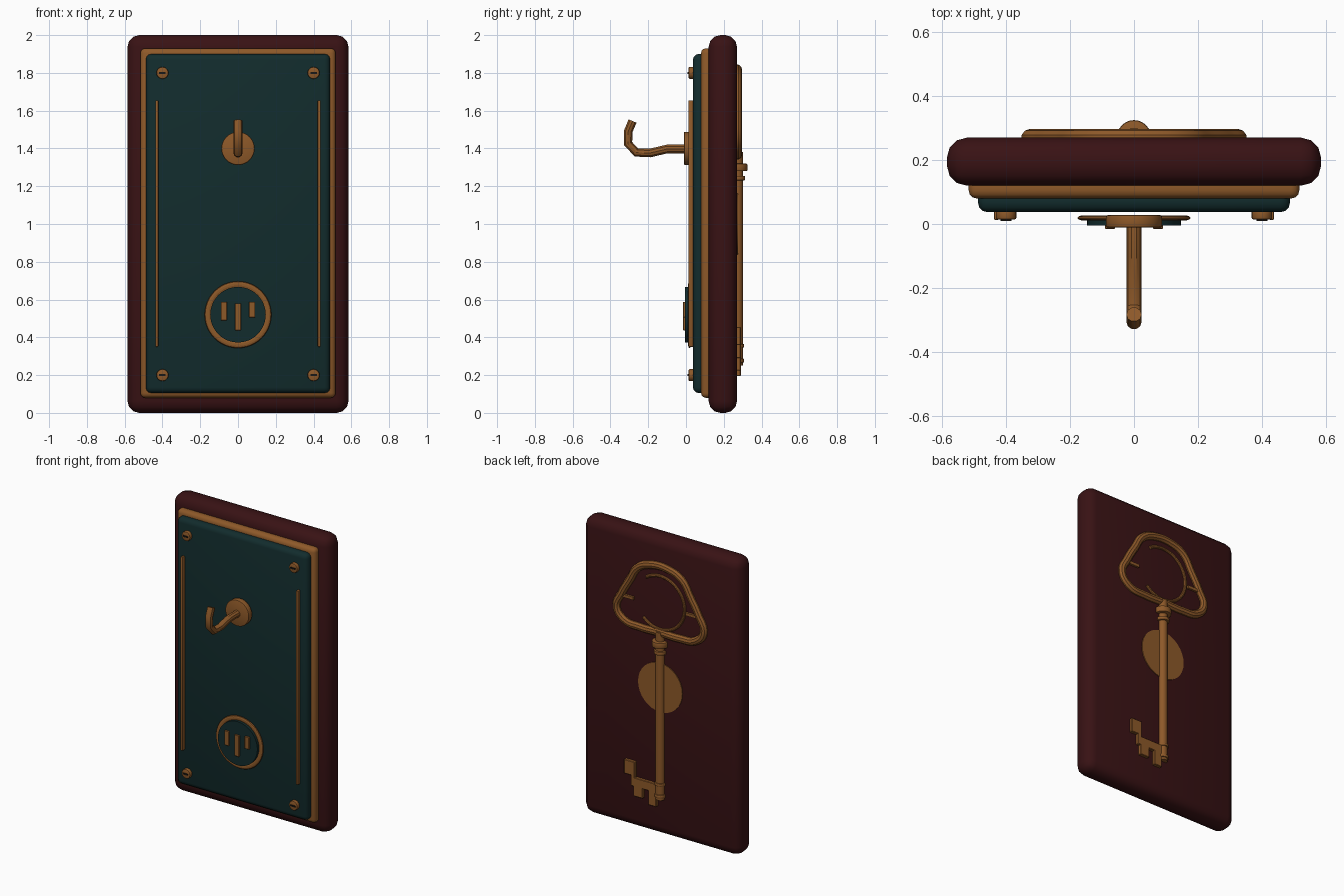
import bpy, math
from mathutils import Vector

cube = bpy.data.objects.get("Cube")
if cube:
    bpy.data.objects.remove(cube)


def material(name, rgb):
    m = bpy.data.materials.new(name)
    m.use_nodes = True
    m.diffuse_color = (*rgb, 1)
    m.node_tree.nodes["Principled BSDF"].inputs["Base Color"].default_value = (*rgb, 1)
    return m


WOOD = material("dark_red_wood", (0.040, 0.006, 0.007))
TEAL = material("dark_teal_panel", (0.006, 0.025, 0.026))
BRASS = material("aged_brass", (0.27, 0.10, 0.022))
DARK = material("dark_slot", (0.010, 0.008, 0.006))


def finish(name, mat, bevel=0, segments=2):
    ob = bpy.context.object
    ob.name = name
    ob.data.materials.clear()
    ob.data.materials.append(mat)
    if bevel:
        mod = ob.modifiers.new("bevel", "BEVEL")
        mod.width, mod.segments = bevel, segments
        mod.limit_method = "ANGLE"
        bpy.ops.object.modifier_apply(modifier=mod.name)
    bpy.ops.object.shade_smooth_by_angle(angle=math.radians(35))
    return ob


def box(name, mat, x, y, z, bevel=0, segments=2):
    """Box from (min, max) ranges on each axis."""
    bpy.ops.mesh.primitive_cube_add(size=1, location=[sum(r) / 2 for r in (x, y, z)])
    bpy.context.object.scale = [r[1] - r[0] for r in (x, y, z)]
    bpy.ops.object.transform_apply(location=False, rotation=False, scale=True)
    return finish(name, mat, bevel, segments)


def disc(name, mat, x, z, radius, y, bevel=0, sides=32):
    """Flat cylinder facing the front, over a y range."""
    bpy.ops.mesh.primitive_cylinder_add(
        vertices=sides, radius=radius, depth=y[1] - y[0],
        location=(x, (y[0] + y[1]) / 2, z), rotation=(math.pi / 2, 0, 0))
    return finish(name, mat, bevel)


def collar(name, z, radius, y, bevel=0.006):
    """Upright cylinder on the key axis, over a z range."""
    bpy.ops.mesh.primitive_cylinder_add(
        vertices=24, radius=radius, depth=z[1] - z[0], location=(0, y, sum(z) / 2))
    return finish(name, BRASS, bevel)


def tube(name, points, radius, smooth=False, cyclic=False):
    """Round bar swept along a path."""
    cu = bpy.data.curves.new(name, "CURVE")
    cu.dimensions = "3D"
    cu.bevel_depth, cu.bevel_resolution, cu.resolution_u = radius, 3, 6
    cu.use_fill_caps = True
    sp = cu.splines.new("BEZIER" if smooth else "POLY")
    store = sp.bezier_points if smooth else sp.points
    store.add(len(points) - 1)
    for p, co in zip(store, points):
        if smooth:
            p.co = co
            p.handle_left_type = p.handle_right_type = "AUTO"
        else:
            p.co = (*co, 1)
    sp.use_cyclic_u = cyclic
    ob = bpy.data.objects.new(name, cu)
    bpy.context.collection.objects.link(ob)
    bpy.ops.object.select_all(action="DESELECT")
    bpy.context.view_layer.objects.active = ob
    ob.select_set(True)
    bpy.ops.object.convert(target="MESH")
    return finish(name, BRASS)


# Plaque: wooden board, brass rim, teal panel
box("backboard", WOOD, (-0.585, 0.585), (0.12, 0.27), (0, 2), 0.062, 3)
box("brass_rim", BRASS, (-0.517, 0.517), (0.08, 0.15), (0.08, 1.93), 0.025, 3)
box("front_panel", TEAL, (-0.488, 0.488), (0.037, 0.11), (0.105, 1.9), 0.03, 3)

# Slotted corner screws and side trim strips
for side, sx in (("right", -1), ("left", 1)):
    for level, z in (("lower", 0.2), ("upper", 1.8)):
        x = sx * 0.4
        disc(f"{level}_{side}_screw", BRASS, x, z, 0.032, (0.014, 0.045), 0.006, 20)
        box(f"{level}_{side}_screw_slot", DARK, (x - 0.017, x + 0.017),
            (0.009, 0.016), (z - 0.005, z + 0.005))
    x = sx * 0.43
    box(f"{side}_trim_strip", BRASS, (x - 0.008, x + 0.008), (0.013, 0.04),
        (0.35, 1.655), 0.004)

# Coat hook on its round rosette
disc("hook_rosette", BRASS, 0, 1.4, 0.088, (-0.011, 0.028), 0.006)
hook_path = [(0.0, 1.397), (-0.1, 1.397), (-0.19, 1.376), (-0.262, 1.378),
             (-0.306, 1.425), (-0.306, 1.49), (-0.283, 1.545)]
tube("hook", [(0, y, z) for y, z in hook_path], 0.024)

# Medallion with three raised bars
bpy.ops.mesh.primitive_torus_add(
    major_radius=0.16, minor_radius=0.017, major_segments=48, minor_segments=10,
    location=(0, 0.019, 0.52), rotation=(math.pi / 2, 0, 0))
bpy.context.object.scale.z = 0.45
finish("medallion_ring", BRASS)
disc("medallion_disc", TEAL, 0, 0.52, 0.147, (-0.004, 0.014), 0, 48)
for x, low, high in ((-0.075, 0.49, 0.588), (0, 0.437, 0.58), (0.075, 0.506, 0.588)):
    box("medallion_bar", BRASS, (x - 0.016, x + 0.016), (-0.015, 0), (low, high), 0.002, 1)

# Key on the back: shaft, collars and round plate
KY = 0.272
disc("key_plate", BRASS, 0, 1.0, 0.165, (0.255, 0.275))
collar("key_shaft", (0.25, 1.38), 0.029, KY, 0)
collar("key_upper_collar", (1.28, 1.32), 0.053, KY)
collar("key_second_collar", (1.23, 1.255), 0.041, KY)
collar("key_lower_collar", (0.345, 0.365), 0.036, KY)
collar("key_end_collar", (0.265, 0.288), 0.036, KY)

# Key bow: mirrored lobed loop with a thin open ring and two stubs inside
half = [(0.15, 1.368), (0.265, 1.385), (0.325, 1.46), (0.285, 1.565),
        (0.225, 1.67), (0.165, 1.765), (0.075, 1.808)]
loop = [(0, 1.37)] + half + [(-x, z) for x, z in reversed(half)]
tube("key_bow", [(x, KY - 0.002, z) for x, z in loop], 0.027, True, True)
arc = [math.radians(125 - 260 * i / 32) for i in range(33)]
tube("key_bow_inner_ring",
     [(-0.18 * math.cos(a), KY, 1.57 + 0.18 * math.sin(a)) for a in arc], 0.011)
for sx in (-1, 1):
    box("key_bow_stub", BRASS, sorted((sx * 0.195, sx * 0.28)), (0.255, 0.284), (1.54, 1.56))

# Key bit: crossbar with three teeth
for name, x, z in (("bit_bar", (0, 0.21), (0.29, 0.35)),
                   ("bit_outer_tooth", (0.18, 0.26), (0.36, 0.455)),
                   ("bit_outer_tooth_neck", (0.18, 0.21), (0.34, 0.37)),
                   ("bit_middle_tooth", (0.12, 0.19), (0.225, 0.3)),
                   ("bit_inner_tooth", (0.02, 0.08), (0.195, 0.3))):
    box("key_" + name, BRASS, x, (0.255, 0.29), z, 0.003, 1)
